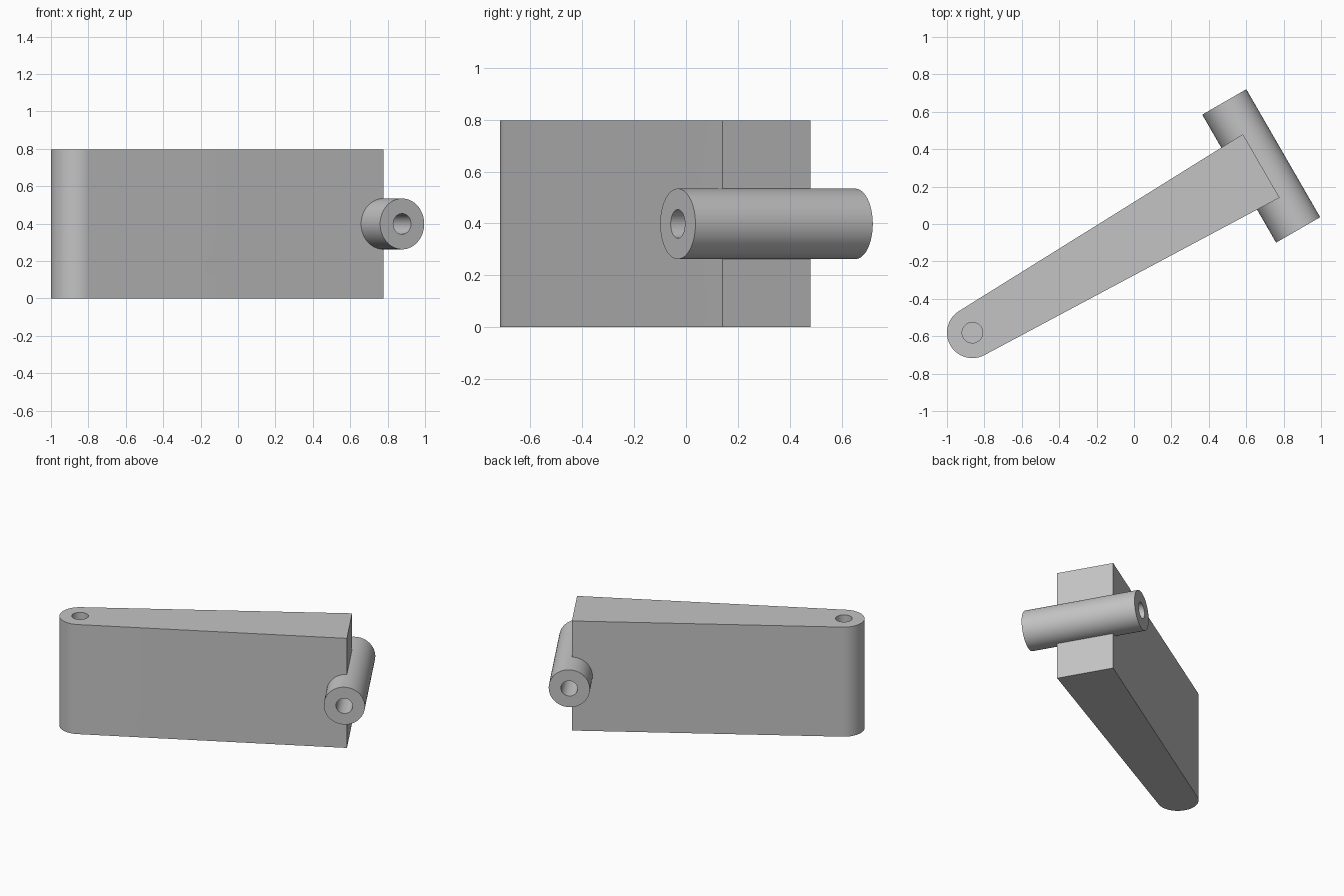
import bpy, bmesh, math
from mathutils import Vector, Matrix

if "Cube" in bpy.data.objects:
    bpy.data.objects.remove(bpy.data.objects["Cube"], do_unlink=True)

PIVOT = Vector((-0.864, -0.581, 0))
ANGLE = math.radians(30)
LENGTH, HALF_END, RADIUS, HEIGHT = 1.783, 0.196, 0.136, 0.797
BORE = 0.055
frame = Matrix.Translation(PIVOT) @ Matrix.Rotation(ANGLE, 4, "Z")

grey = bpy.data.materials.new("plain grey")
grey.use_nodes = True
colour = (0.55, 0.55, 0.55, 1)
grey.diffuse_color = colour
grey.node_tree.nodes["Principled BSDF"].inputs["Base Color"].default_value = colour


def add_object(name, bm):
    mesh = bpy.data.meshes.new(name)
    bmesh.ops.recalc_face_normals(bm, faces=bm.faces)
    bm.transform(frame)
    bm.to_mesh(mesh)
    bm.free()
    mesh.materials.append(grey)
    obj = bpy.data.objects.new(name, mesh)
    bpy.context.collection.objects.link(obj)
    return obj


def cylinder(name, radius, depth, centre, sideways=False):
    bm = bmesh.new()
    turn = Matrix.Rotation(math.pi / 2 if sideways else 0, 4, "X")
    bmesh.ops.create_cone(bm, cap_ends=True, segments=64, radius1=radius, radius2=radius,
                          depth=depth, matrix=Matrix.Translation(centre) @ turn)
    return add_object(name, bm)


def combine(target, tool, operation):
    mod = target.modifiers.new(tool.name, "BOOLEAN")
    mod.operation, mod.solver, mod.object = operation, "EXACT", tool
    bpy.context.view_layer.objects.active = target
    bpy.ops.object.modifier_apply(modifier=mod.name)
    bpy.data.objects.remove(tool, do_unlink=True)


# Tapered arm: flat wide end, sides tangent to the rounded pivot end
tangent = math.atan2(HALF_END, LENGTH) + math.acos(RADIUS / math.hypot(LENGTH, HALF_END))
steps = 32
profile = [(LENGTH, -HALF_END), (LENGTH, HALF_END)]
for i in range(steps + 1):
    a = tangent + (2 * math.pi - 2 * tangent) * i / steps
    profile.append((RADIUS * math.cos(a), RADIUS * math.sin(a)))
bm = bmesh.new()
base = bm.faces.new([bm.verts.new((x, y, 0)) for x, y in profile])
top = bmesh.ops.extrude_face_region(bm, geom=[base], use_keep_orig=True)["geom"]
bmesh.ops.translate(bm, vec=(0, 0, HEIGHT),
                    verts=[v for v in top if isinstance(v, bmesh.types.BMVert)])
arm = add_object("hinge_arm", bm)

# Crosswise sleeve joined to the wide end, bored right through
middle = (LENGTH, 0, HEIGHT / 2)
combine(arm, cylinder("sleeve", RADIUS, 0.79, middle, True), "UNION")
combine(arm, cylinder("sleeve_bore", BORE, 1.0, middle, True), "DIFFERENCE")

# Blind pin hole in the top of the rounded end
combine(arm, cylinder("pin_hole", BORE, HEIGHT, (0, 0, HEIGHT)), "DIFFERENCE")

bpy.ops.object.select_all(action="DESELECT")
arm.select_set(True)
bpy.context.view_layer.objects.active = arm
bpy.ops.object.shade_smooth_by_angle(angle=math.radians(30))
